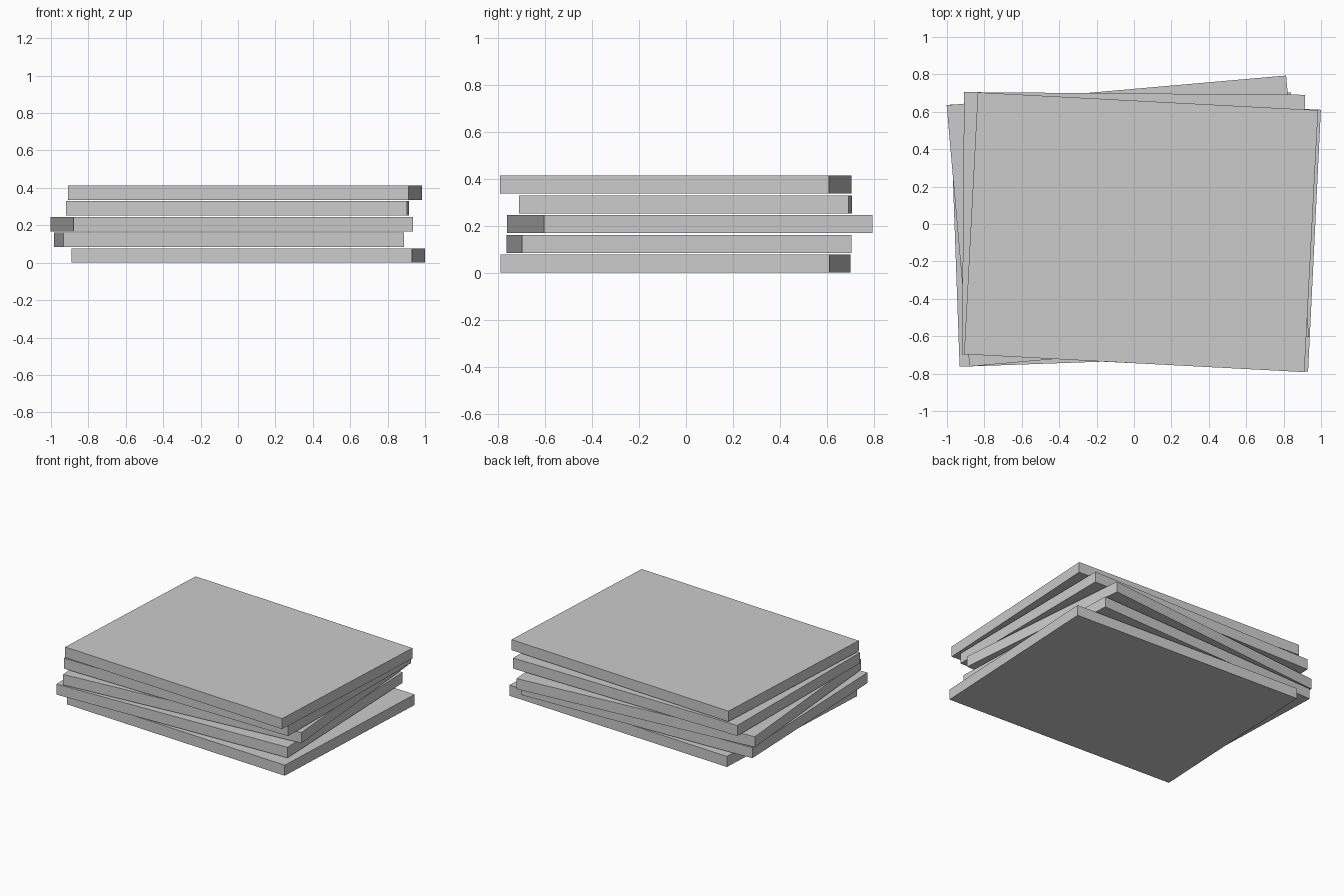
import bpy
from math import radians

cube = bpy.data.objects.get("Cube")
if cube:
    bpy.data.objects.remove(cube, do_unlink=True)

WIDTH, DEPTH, THICK, PITCH = 1.822, 1.402, 0.077, 0.084

# Plain grey used on every slab
grey = bpy.data.materials.new("light_grey")
grey.use_nodes = True
colour = (0.6, 0.6, 0.6, 1)
grey.diffuse_color = colour
grey.node_tree.nodes["Principled BSDF"].inputs["Base Color"].default_value = colour


def add_slab(name, x, y, z, turn):
    """Flat rectangular slab resting at height z, turned about the vertical."""
    bpy.ops.mesh.primitive_cube_add(size=1, location=(x, y, z + THICK / 2),
                                    rotation=(0, 0, radians(turn)))
    slab = bpy.context.object
    slab.name = name
    slab.scale = (WIDTH, DEPTH, THICK)
    bpy.ops.object.transform_apply(location=False, rotation=False, scale=True)
    slab.data.materials.append(grey)


# Untidy stack from bottom to top: centre x, centre y, turn in degrees
stack = [
    ("bottom_slab", 0.055, -0.045, -2.8),
    ("second_slab", -0.047, -0.03, 2.05),
    ("middle_slab", -0.033, 0.016, 5.0),
    ("fourth_slab", -0.003, -0.003, -0.45),
    ("top_slab", 0.038, -0.044, -3.0),
]
for level, (name, x, y, turn) in enumerate(stack):
    add_slab(name, x, y, level * PITCH, turn)
